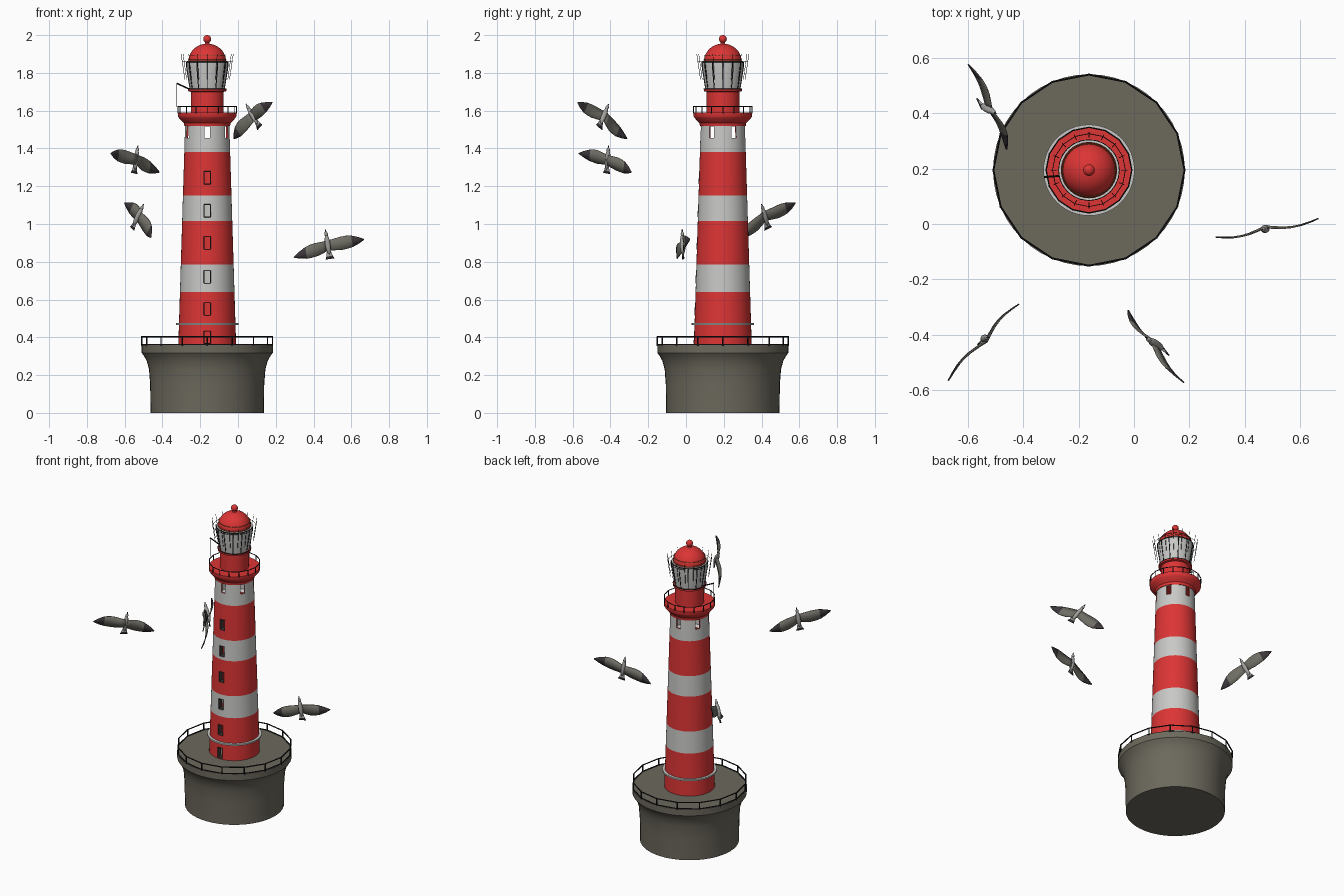
import bpy, bmesh
from math import sin, cos, pi, radians
from mathutils import Vector, Matrix

if "Cube" in bpy.data.objects:
    bpy.data.objects.remove(bpy.data.objects["Cube"])

CENTRE = Vector((-0.163, 0.195, 0))


def material(name, *rgb):
    m = bpy.data.materials.new(name)
    m.use_nodes = True
    m.diffuse_color = (*rgb, 1)
    m.node_tree.nodes["Principled BSDF"].inputs["Base Color"].default_value = (*rgb, 1)
    return m


RED = material("red paint", 0.72, 0.035, 0.035)
WHITE = material("white paint", 0.58, 0.58, 0.57)
STONE = material("olive stone", 0.15, 0.14, 0.108)
BLACK = material("black iron", 0.012, 0.011, 0.013)
SHADE = material("dark window reveal", 0.05, 0.045, 0.04)
RUST = material("rusty brown", 0.27, 0.08, 0.025)
WING = material("gull wing grey", 0.16, 0.155, 0.13)
PALE = material("gull pale body", 0.36, 0.355, 0.34)
TIP = material("gull dark tip", 0.045, 0.037, 0.043)


def finish(bm, name, mats, smooth=True):
    bmesh.ops.remove_doubles(bm, verts=bm.verts, dist=1e-5)
    bmesh.ops.recalc_face_normals(bm, faces=bm.faces)
    mesh = bpy.data.meshes.new(name)
    bm.to_mesh(mesh)
    bm.free()
    for m in mats:
        mesh.materials.append(m)
    ob = bpy.data.objects.new(name, mesh)
    bpy.context.collection.objects.link(ob)
    if smooth:
        bpy.ops.object.select_all(action="DESELECT")
        ob.select_set(True)
        bpy.context.view_layer.objects.active = ob
        bpy.ops.object.shade_smooth_by_angle(angle=radians(35))
    return ob


def polar(r, angle, z):
    return CENTRE + Vector((r * cos(angle), r * sin(angle), z))


def lathe(name, profile, mats, bands=None, closed=False, seg=48):
    """Spin (radius, z) points; bands gives the material index of each profile step."""
    bm = bmesh.new()
    rings = [[bm.verts.new(polar(r, 2 * pi * i / seg, z)) for i in range(seg)] for r, z in profile]
    if closed:
        rings.append(rings[0])
    for j, (a, b) in enumerate(zip(rings, rings[1:])):
        for i in range(seg):
            k = (i + 1) % seg
            f = bm.faces.new((a[i], a[k], b[k], b[i]))
            f.material_index = bands[j] if bands else 0
    bmesh.ops.dissolve_degenerate(bm, dist=1e-6, edges=bm.edges)
    return finish(bm, name, mats)


def rods(name, pairs, radius, mat, sides=6):
    bm = bmesh.new()
    for p, q in pairs:
        d = q - p
        m = Matrix.Translation((p + q) / 2) @ d.to_track_quat("Z", "Y").to_matrix().to_4x4()
        bmesh.ops.create_cone(bm, cap_ends=True, segments=sides, radius1=radius,
                              radius2=radius, depth=d.length, matrix=m)
    return finish(bm, name, [mat])


def hoop(r, z, n):
    pts = [polar(r, 2 * pi * i / n, z) for i in range(n)]
    return [(pts[i], pts[(i + 1) % n]) for i in range(n)]


def posts(r0, z0, r1, z1, n):
    return [(polar(r0, 2 * pi * i / n, z0), polar(r1, 2 * pi * i / n, z1)) for i in range(n)]


# Stone base and its railing
lathe("stone_base", [(0, 0), (0.3, 0), (0.302, 0.15), (0.308, 0.23), (0.32, 0.275), (0.334, 0.3),
                     (0.347, 0.318), (0.347, 0.36), (0, 0.36)], [STONE])
rods("base_railing", hoop(0.346, 0.404, 16) + posts(0.346, 0.355, 0.346, 0.404, 16), 0.004, BLACK)
rods("base_railing_foot", hoop(0.346, 0.362, 16), 0.004, BLACK)


# Hollow striped tower
def wall(z):
    return 0.153 - 0.031 * (z - 0.36)


levels = [0.36, 0.64, 0.785, 1.015, 1.15, 1.38, 1.52]
outer = [(wall(z), z) for z in levels]
inner = [(wall(1.52) - 0.01, 1.52), (wall(1.39) - 0.01, 1.39)]
inner += [(wall(z) - 0.035, z) for z in reversed(levels[:-1])]
stripes = [0, 1, 0, 1, 0, 1]
tower = lathe("tower", outer + inner, [RED, WHITE, SHADE],
              stripes + [1, 1, 1] + [0, 1, 0, 1, 0] + [0], closed=True)


# Window and door openings cut through the wall
def opening(angle, z, width, height, mat):
    bm = bmesh.new()
    m = (Matrix.Translation(polar(wall(z), angle, z)) @ Matrix.Rotation(angle, 4, "Z")
         @ Matrix.Diagonal((0.1, width, height, 1)))
    bmesh.ops.create_cube(bm, size=1, matrix=m)
    cutter = finish(bm, "opening_cutter", [mat], smooth=False)
    cutter.hide_render = True
    mod = tower.modifiers.new("opening", "BOOLEAN")
    mod.operation, mod.solver, mod.object = "DIFFERENCE", "EXACT", cutter
    mod.material_mode = "TRANSFER"
    bpy.context.view_layer.objects.active = tower
    bpy.ops.object.modifier_apply(modifier=mod.name)
    bpy.data.objects.remove(cutter)


frame = []
for z in (0.4, 0.55, 0.72, 0.9, 1.07, 1.245):
    opening(-pi / 2, z, 0.034, 0.066, SHADE)
    corners = [CENTRE + Vector((sx * 0.017, -wall(z + sz * 0.033), z + sz * 0.033))
               for sx, sz in ((-1, -1), (1, -1), (1, 1), (-1, 1))]
    frame += [(corners[i], corners[(i + 1) % 4]) for i in range(4)]
rods("window_frames", frame, 0.0018, SHADE, 4)
for i in range(6):
    opening(radians(30 + 60 * i), 1.485, 0.028, 0.06, RED)

# White pipe ring round the foot of the tower
lathe("foot_ring", [(0.148, 0.465), (0.165, 0.465), (0.165, 0.475), (0.148, 0.475)], [WHITE], closed=True)

# Gallery, watch room and lantern
lathe("gallery", [(0, 1.518), (0.121, 1.518), (0.124, 1.535), (0.135, 1.545), (0.15, 1.562),
                  (0.155, 1.57), (0.155, 1.59), (0, 1.59)], [RED])
rods("gallery_railing", hoop(0.155, 1.622, 16) + posts(0.155, 1.585, 0.155, 1.622, 16), 0.0028, BLACK)
lathe("watch_room", [(0, 1.585), (0.087, 1.585), (0.087, 1.7), (0.101, 1.703), (0.101, 1.713),
                     (0, 1.713)], [RED])
rods("lantern_sill", hoop(0.1, 1.714, 24), 0.003, BLACK)
lathe("lantern_glass", [(0, 1.713), (0.09, 1.713), (0.108, 1.83), (0.108, 1.862), (0, 1.862)], [WHITE])
rods("lantern_bars", posts(0.09, 1.713, 0.109, 1.83, 12) + posts(0.109, 1.83, 0.109, 1.86, 12)
     + hoop(0.109, 1.858, 24), 0.0028, BLACK)
rods("lantern_cage", posts(0.118, 1.765, 0.138, 1.9, 16) + hoop(0.132, 1.86, 16), 0.0013, BLACK, 4)

# Dome with ball finial
dome = [(0.1 * cos(a), 1.86 + 0.095 * sin(a)) for a in (pi / 2 * i / 10 for i in range(11))]
lathe("dome", [(0, 1.86)] + dome, [RED])
rods("dome_rust_rim", hoop(0.1, 1.868, 32) + hoop(0.096, 1.893, 32), 0.0022, RUST)
ball = [(0.021 * cos(a), 1.979 + 0.021 * sin(a)) for a in (-pi / 2 + pi * i / 12 for i in range(13))]
lathe("dome_ball", ball, [RED], seg=24)
lathe("dome_neck", [(0.016, 1.94), (0.01, 1.965)], [RED], seg=16)

# Hoisting arm on the watch room
arm = [Vector((-0.255, 0.175, 1.713)), Vector((-0.325, 0.17, 1.745)), Vector((-0.325, 0.17, 1.62))]
rods("hoist_arm", [arm[:2]], 0.004, BLACK)
rods("hoist_rope", [arm[1:]], 0.0014, BLACK, 4)


# Gulls
def sheet(name, rows, mats, tint):
    bm = bmesh.new()
    grid = [[bm.verts.new(p) for p in row] for row in rows]
    for j in range(len(grid) - 1):
        for k in range(len(grid[0]) - 1):
            f = bm.faces.new((grid[j][k], grid[j][k + 1], grid[j + 1][k + 1], grid[j + 1][k]))
            f.material_index = tint(j)
    ob = finish(bm, name, mats)
    mod = ob.modifiers.new("thickness", "SOLIDIFY")
    mod.thickness, mod.offset = 0.005, 0


STATIONS = [(0, 0.022, 0.03), (0.15, 0.026, 0.034), (0.35, 0.032, 0.038), (0.5, 0.033, 0.036),
            (0.65, 0.03, 0.032), (0.85, 0.016, 0.018), (1, 0.001, 0.003)]


def gull(name, middle, head, tail, tip_a, tip_b):
    middle, head, tail, tip_a, tip_b = map(Vector, (middle, head, tail, tip_a, tip_b))
    h = (head - tail).normalized()
    s = tip_b - tip_a
    s = (s - h * s.dot(h)).normalized()
    n = s.cross(h)
    turn = Matrix((s, n, h)).transposed().to_4x4()
    # Wings, bowed at mid span with dark tips
    for side, tip in (("right", tip_a), ("left", tip_b)):
        rows = []
        for t, lead, trail in STATIONS:
            p = middle.lerp(tip, t) + n * 0.016 * sin(pi * t)
            rows.append([p + h * lead, p - n * 0.005 * (1 - t) + h * (lead - trail) / 3, p - h * trail])
        sheet(f"{name}_{side}_wing", rows, [WING, TIP], lambda j: int(j >= 4))
    # Body, head and beak
    centre = (head + tail) / 2
    bm = bmesh.new()
    bmesh.ops.create_uvsphere(bm, u_segments=14, v_segments=10, radius=1, matrix=Matrix.Translation(centre)
                              @ turn @ Matrix.Diagonal((0.014, 0.015, 0.055, 1)))
    bmesh.ops.create_uvsphere(bm, u_segments=12, v_segments=8, radius=1,
                              matrix=Matrix.Translation(head - h * 0.024) @ turn
                              @ Matrix.Diagonal((0.009, 0.009, 0.015, 1)))
    finish(bm, name + "_body", [PALE])
    rods(name + "_beak", [(head - h * 0.014, head)], 0.003, TIP)
    # Fanned tail
    fan = [(0.05, 0.008), (0.015, 0.017), (0, 0.024)]
    sheet(name + "_tail", [[tail + h * d + s * w * k for k in (-1, 0, 1)] for d, w in fan],
          [PALE, TIP], lambda j: j)


gull("gull_one", (-0.535, -0.423, 1.345), (-0.53, -0.41, 1.415), (-0.55, -0.42, 1.268),
     (-0.416, -0.29, 1.275), (-0.672, -0.567, 1.375))
gull("gull_two", (-0.523, 0.415, 1.045), (-0.5, 0.4, 1.105), (-0.56, 0.435, 0.975),
     (-0.461, 0.27, 0.93), (-0.6, 0.578, 1.112))
gull("gull_three", (0.07, -0.425, 1.57), (0.042, -0.41, 1.635), (0.115, -0.46, 1.512),
     (-0.022, -0.312, 1.452), (0.18, -0.573, 1.645))
gull("gull_four", (0.475, -0.012, 0.89), (0.463, -0.02, 0.97), (0.487, -0.015, 0.815),
     (0.295, -0.047, 0.825), (0.667, 0.02, 0.92))
